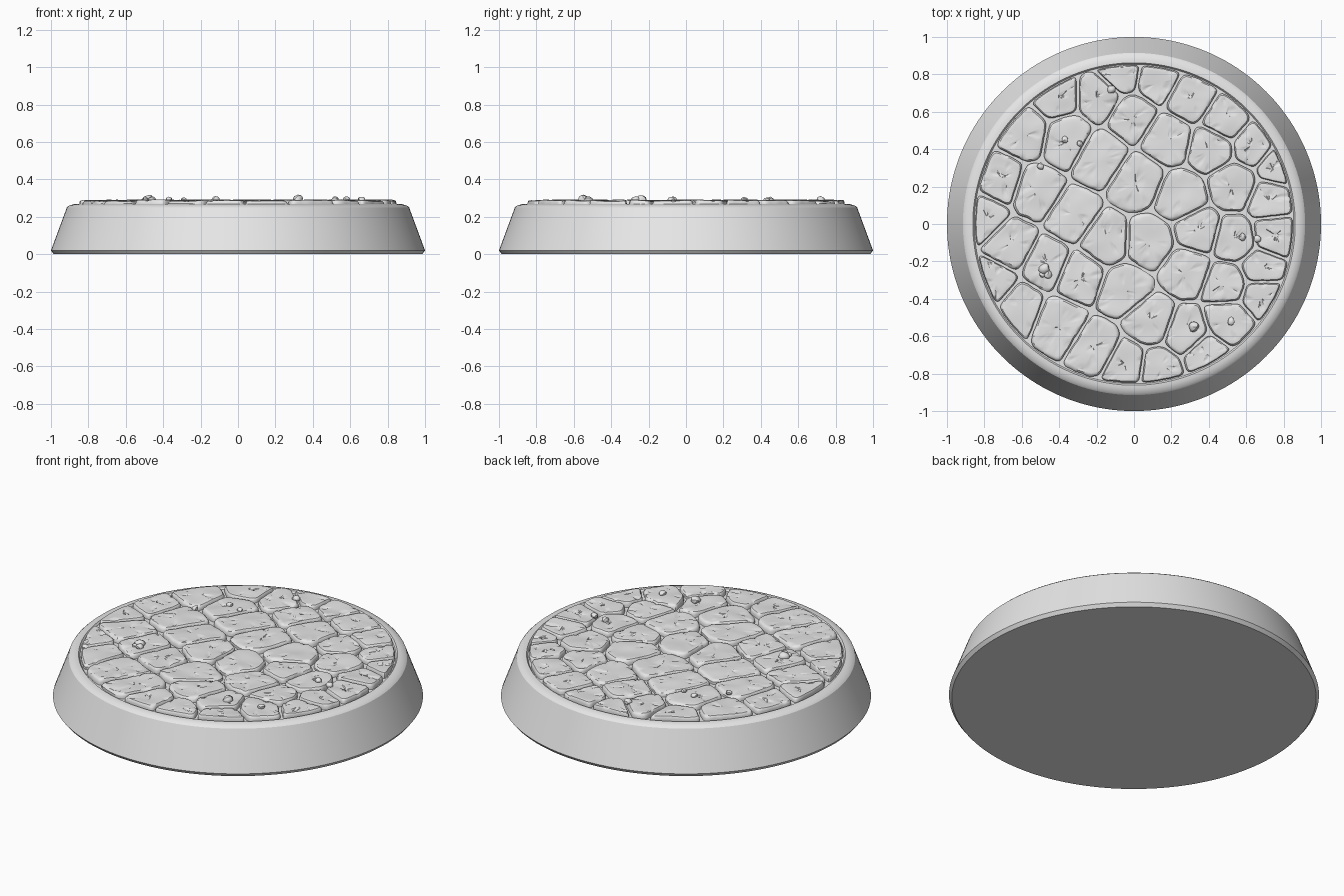
import bpy
import bmesh
import math
import random
from mathutils import Vector, noise

random.seed(4)
if "Cube" in bpy.data.objects:
    bpy.data.objects.remove(bpy.data.objects["Cube"])

STONE_AREA = 0.848   # radius of the paved disc
FLOOR = 0.257        # height of the joints
TOP = 0.288          # mean height of the stones
JOINT = 0.007        # half width of a joint
OUTLINE = 60         # points around each stone

grey = bpy.data.materials.new("plain grey")
grey.use_nodes = True
grey.diffuse_color = (0.8, 0.8, 0.8, 1)
grey.node_tree.nodes["Principled BSDF"].inputs["Base Color"].default_value = grey.diffuse_color


def finish(name, bm, angle):
    """Turn a bmesh into a shaded object."""
    bmesh.ops.recalc_face_normals(bm, faces=bm.faces)
    mesh = bpy.data.meshes.new(name)
    bm.to_mesh(mesh)
    bm.free()
    mesh.materials.append(grey)
    obj = bpy.data.objects.new(name, mesh)
    bpy.context.collection.objects.link(obj)
    bpy.ops.object.select_all(action='DESELECT')
    obj.select_set(True)
    bpy.context.view_layer.objects.active = obj
    bpy.ops.object.shade_smooth_by_angle(angle=math.radians(angle))
    return obj


def loft(bm, rings):
    """Skin a stack of equal rings and cap both ends."""
    loops = [[bm.verts.new(p) for p in ring] for ring in rings]
    for low, high in zip(loops, loops[1:]):
        for i in range(len(low)):
            j = (i + 1) % len(low)
            bm.faces.new((low[i], low[j], high[j], high[i]))
    bm.faces.new(loops[0][::-1])
    bm.faces.new(loops[-1])


def circle(radius, z, count=160):
    steps = [math.tau * i / count for i in range(count)]
    return [(radius * math.cos(a), radius * math.sin(a), z) for a in steps]


def clip(poly, point, normal):
    """Keep the part of a convex polygon behind a line."""
    kept = []
    for a, b in zip(poly, poly[1:] + poly[:1]):
        da, db = (a - point).dot(normal), (b - point).dot(normal)
        if da <= 0:
            kept.append(a)
        if da * db < 0:
            kept.append(a.lerp(b, da / (da - db)))
    return kept


def resample(poly, count):
    """Evenly spaced points on a closed outline, with rounded corners."""
    edges = list(zip(poly, poly[1:] + poly[:1]))
    step = sum((b - a).length for a, b in edges) / count
    points, travelled = [], 0.0
    for a, b in edges:
        length = (b - a).length
        while len(points) < count and len(points) * step < travelled + length:
            points.append(a.lerp(b, (len(points) * step - travelled) / length))
        travelled += length
    while len(points) < count:
        points.append(poly[0].copy())
    for _ in range(5):
        points = [(points[i - 1] + points[i] * 2 + points[(i + 1) % count]) / 4
                  for i in range(count)]
    return points


# Tapered base with a chamfered foot and a raised rim
bm = bmesh.new()
profile = [(0.985, 0), (1, 0.02), (0.915, 0.25), (0.905, 0.259),
           (0.88, 0.267), (0.862, 0.268), (0.854, FLOOR)]
loft(bm, [circle(r, z) for r, z in profile])
finish("round_base", bm, 25)

# Stone centres in hundredths, one slanting row after another
rows = [
    [(-7, 80), (12, 77), (30, 67), (49, 55), (64, 42), (77, 31)],
    [(-42, 68), (-18, 68), (-1, 58), (18, 46), (42, 41), (54, 21), (73, 13)],
    [(-58, 50), (-36, 46), (-18, 36), (2, 23), (25, 14), (34, -4), (54, -9), (75, -6)],
    [(-72, 22), (-53, 16), (-33, 3), (-16, -9), (9, -10), (28, -24), (50, -32), (68, -24)],
    [(-80, 5), (-65, -10), (-46, -20), (-29, -27), (-5, -35), (9, -52), (28, -59),
     (51, -52), (68, -38)],
    [(-77, -33), (-62, -46), (-41, -54), (-20, -67), (-5, -75), (14, -78), (38, -70)],
]
centres = [Vector(c) / 100 for row in rows for c in row]


def stone_outline(centre):
    """Space nearest to one centre, less the joint, inside the disc."""
    poly = [Vector(c) for c in ((-1, -1), (1, -1), (1, 1), (-1, 1))]
    for other in centres:
        if other != centre:
            normal = (other - centre).normalized()
            poly = clip(poly, (centre + other) / 2 - normal * JOINT, normal)
    for x, y, _ in circle(1, 0, 72):
        poly = clip(poly, Vector((x, y)) * STONE_AREA, Vector((x, y)))
    return resample(poly, OUTLINE)


def worn_height(p, tilt, middle):
    """Gently uneven top, flattened at its peaks and chipped in places."""
    q = Vector((p.x, p.y, 0))
    z = TOP + noise.noise(q * 9) * 0.006 + tilt.dot(p - middle)
    if noise.noise(q * 24 + Vector((5, 2, 1))) > 0.38:
        z -= 0.005
    return min(z, TOP + 0.004)


# Worn cobblestones: (scale, drop from the worn top) for each ring
steps = [(0.97, 0.007), (0.93, 0.0015), (0.86, 0), (0.74, 0), (0.6, 0),
         (0.45, 0), (0.3, 0), (0.15, 0), (0.05, 0)]
bm = bmesh.new()
for centre in centres:
    outline = stone_outline(centre)
    middle = sum(outline, Vector((0, 0))) / OUTLINE
    tilt = Vector((random.uniform(-1, 1), random.uniform(-1, 1))) * 0.025
    ragged = []
    for p in outline:
        wobble = noise.noise(Vector((p.x, p.y, 3)) * 22)
        ragged.append(middle + (p - middle) * (1 + 0.035 * wobble))
    rings = [[(p.x, p.y, FLOOR - 0.003) for p in ragged],
             [(p.x, p.y, TOP - 0.016) for p in ragged]]
    for scale, drop in steps:
        spots = [middle + (p - middle) * scale for p in ragged]
        rings.append([(p.x, p.y, worn_height(p, tilt, middle) - drop) for p in spots])
    loft(bm, rings)
finish("cobblestones", bm, 35)

# Loose pebbles: x, y, radius
pebbles = [(-0.12, 0.72, 0.022), (-0.37, 0.45, 0.018), (-0.29, 0.43, 0.016),
           (-0.5, 0.31, 0.018), (-0.48, -0.24, 0.03), (-0.46, -0.27, 0.022),
           (-0.49, -0.27, 0.016), (0.58, -0.07, 0.02), (0.66, -0.08, 0.02),
           (0.32, -0.55, 0.028), (0.52, -0.52, 0.02)]
bm = bmesh.new()
for x, y, radius in pebbles:
    made = bmesh.ops.create_icosphere(bm, subdivisions=2, radius=radius)
    for v in made["verts"]:
        v.co *= 1 + 0.3 * noise.noise(v.co / radius + Vector((x, y, 0)) * 30)
        v.co.z *= 0.8
        v.co += Vector((x, y, TOP + radius * 0.2))
finish("pebbles", bm, 30)
